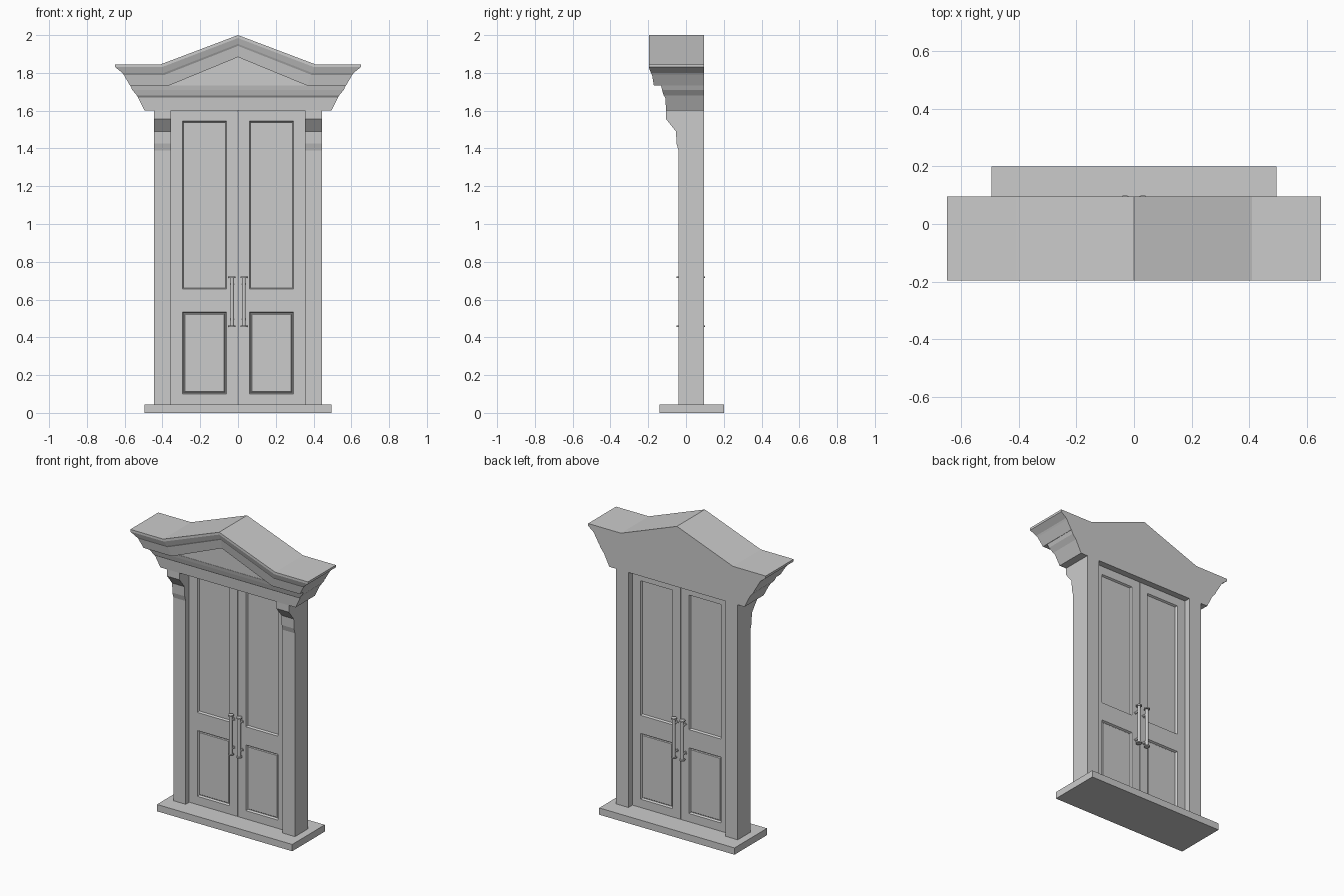
import bpy, bmesh, math
from mathutils import Vector

cube = bpy.data.objects.get("Cube")
if cube:
    bpy.data.objects.remove(cube, do_unlink=True)

grey = bpy.data.materials.new("stone_grey")
grey.use_nodes = True
colour = (0.6, 0.6, 0.6, 1)
grey.diffuse_color = colour
grey.node_tree.nodes["Principled BSDF"].inputs["Base Color"].default_value = colour

BACK = 0.095


def finish(name, bm, smooth=False):
    bmesh.ops.recalc_face_normals(bm, faces=bm.faces)
    mesh = bpy.data.meshes.new(name)
    bm.to_mesh(mesh)
    bm.free()
    mesh.materials.append(grey)
    obj = bpy.data.objects.new(name, mesh)
    bpy.context.collection.objects.link(obj)
    if smooth:
        bpy.ops.object.select_all(action='DESELECT')
        obj.select_set(True)
        bpy.context.view_layer.objects.active = obj
        bpy.ops.object.shade_smooth_by_angle(angle=math.radians(35))
    return obj


def add_box(bm, lo, hi):
    lo, hi = Vector(lo), Vector(hi)
    verts = bmesh.ops.create_cube(bm, size=1)["verts"]
    bmesh.ops.scale(bm, vec=hi - lo, verts=verts)
    bmesh.ops.translate(bm, vec=(lo + hi) / 2, verts=verts)


def prism(name, outline, offset):
    """Extrude a closed outline along an offset."""
    bm = bmesh.new()
    face = bm.faces.new([bm.verts.new(p) for p in outline])
    out = bmesh.ops.extrude_face_region(bm, geom=[face], use_keep_orig=True)
    moved = [v for v in out["geom"] if isinstance(v, bmesh.types.BMVert)]
    bmesh.ops.translate(bm, vec=offset, verts=moved)
    return finish(name, bm)


def moulding(name, rows):
    """Each row is (front y, list of (x, z)); the back stays flat."""
    bm = bmesh.new()
    rings = []
    for y, line in rows:
        front = [bm.verts.new((x, y, z)) for x, z in line]
        back = [bm.verts.new((x, BACK, z)) for x, z in line]
        rings.append((front, back))
    for (f0, b0), (f1, b1) in zip(rings, rings[1:]):
        loop0, loop1 = f0 + b0[::-1], f1 + b1[::-1]
        n = len(loop0)
        for i in range(n):
            j = (i + 1) % n
            bm.faces.new((loop0[i], loop0[j], loop1[j], loop1[i]))
    for f, b in (rings[0], rings[-1]):
        for i in range(len(f) - 1):
            bm.faces.new((f[i], f[i + 1], b[i + 1], b[i]))
    return finish(name, bm)


# Sill
bm = bmesh.new()
add_box(bm, (-0.495, -0.14, 0), (0.495, 0.2, 0.045))
finish("sill", bm)

# Raking cornice: a level moulding that breaks upward into a gable
EAVE, PEAK = 1.845, 2.0


def gable_line(drop, end):
    kink = 0.41 - 0.4 * drop
    z = EAVE - drop
    return [(-end, z), (-kink, z), (0, PEAK - 1.04 * drop), (kink, z), (end, z)]


cornice = [(0, -0.197, 0.65), (0.015, -0.197, 0.65), (0.045, -0.186, 0.612),
           (0.055, -0.18, 0.605), (0.112, -0.17, 0.572)]
moulding("gable_cornice", [(y, gable_line(d, end)) for d, y, end in cornice])

# Recessed triangle inside the gable
d = cornice[-1][0]
tri = gable_line(d, 1)[1:4]
prism("gable_panel", [(x, -0.13, z) for x, z in tri], (0, BACK + 0.13, 0))

# Lintel moulding under the gable
lintel = [(EAVE - d, -0.132, 0.57), (1.71, -0.127, 0.56), (1.68, -0.118, 0.535),
          (1.67, -0.11, 0.53), (1.6, -0.105, 0.495)]
moulding("lintel", [(y, [(-e, z), (e, z)]) for z, y, e in lintel])

# Side posts with stepped brackets at the top
post = [(BACK, 0.045), (-0.04, 0.045), (-0.04, 1.39), (-0.05, 1.425),
        (-0.053, 1.49), (-0.105, 1.555), (-0.105, 1.6), (BACK, 1.6)]
for side, x in (("left", 0.355), ("right", -0.445)):
    prism(side + "_post", [(x, y, z) for y, z in post], (0.09, 0, 0))

# Door leaves with a tall and a short panel on both faces
FRONT, REAR = -0.003, 0.053
X0, X1 = 0.06, 0.295
LOW, HIGH = (0.1, 0.535), (0.655, 1.545)


def door(name, side):
    bm = bmesh.new()
    a, b = sorted((side * 0.0015, side * 0.355))
    add_box(bm, (a, FRONT, 0.045), (b, REAR, 1.6))
    cuts = [((side * x, 0, 0), (1, 0, 0)) for x in (X0, X1)]
    cuts += [((0, 0, z), (0, 0, 1)) for z in LOW + HIGH]
    for co, no in cuts:
        geom = bm.verts[:] + bm.edges[:] + bm.faces[:]
        bmesh.ops.bisect_plane(bm, geom=geom, plane_co=co, plane_no=no)
    bmesh.ops.recalc_face_normals(bm, faces=bm.faces)

    def panels(span):
        found = []
        for f in bm.faces:
            c = f.calc_center_median()
            if abs(f.normal.y) > 0.9 and X0 < abs(c.x) < X1 and span[0] < c.z < span[1]:
                found.append(f)
        return found

    low, high = panels(LOW), panels(HIGH)
    bmesh.ops.inset_individual(bm, faces=low + high, thickness=0.009, depth=-0.012)
    bmesh.ops.inset_individual(bm, faces=low, thickness=0.004, depth=0)
    bmesh.ops.inset_individual(bm, faces=low, thickness=0.006, depth=0.005)
    finish(name, bm)


# Pull handles: bar, end caps and two standoffs
def add_rod(bm, start, end, radius):
    start, end = Vector(start), Vector(end)
    axis = end - start
    verts = bmesh.ops.create_cone(bm, cap_ends=True, segments=16, radius1=radius,
                                  radius2=radius, depth=axis.length)["verts"]
    turn = axis.to_track_quat('Z', 'Y').to_matrix()
    bmesh.ops.rotate(bm, matrix=turn, verts=verts)
    bmesh.ops.translate(bm, vec=(start + end) / 2, verts=verts)


def handle(name, x, y, door_y):
    bm = bmesh.new()
    low, high, cap = 0.455, 0.722, 0.008
    add_rod(bm, (x, y, low), (x, y, high), 0.01)
    for z in (low, high - cap):
        add_rod(bm, (x, y, z), (x, y, z + cap), 0.018)
    for z in (0.495, 0.682):
        add_rod(bm, (x, y, z), (x, door_y, z), 0.007)
        add_rod(bm, (x, door_y + (y - door_y) * 0.12, z), (x, door_y, z), 0.012)
    finish(name, bm, smooth=True)


for side, label in ((1, "left"), (-1, "right")):
    door(label + "_door", side)
    handle(label + "_front_handle", side * 0.031, -0.031, FRONT)
    handle(label + "_back_handle", side * 0.031, 0.083, REAR)
